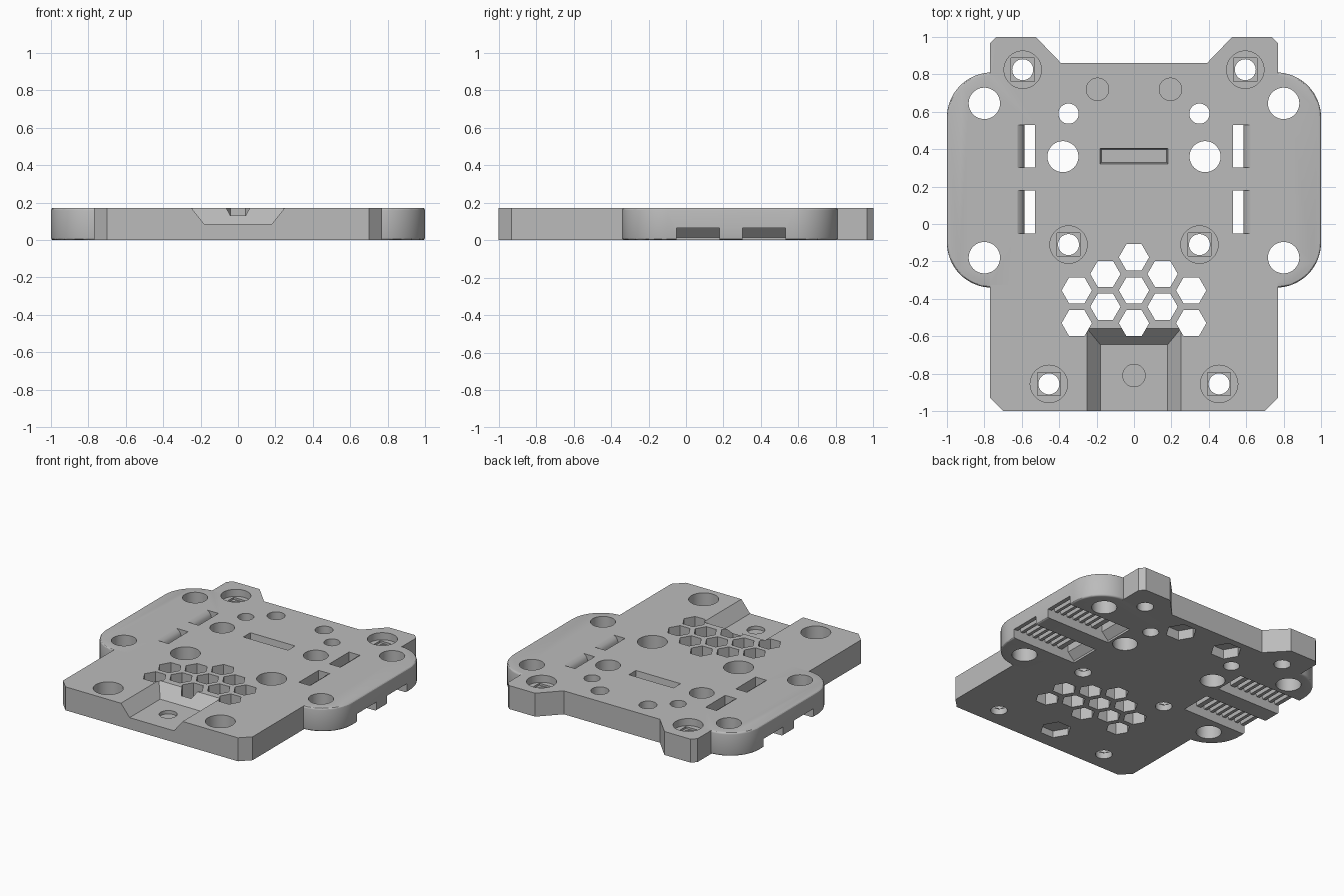
import bpy, bmesh
from math import cos, sin, pi, radians

default = bpy.data.objects.get("Cube")
if default:
    bpy.data.objects.remove(default, do_unlink=True)

H = 0.172  # plate thickness


def loft(bm, lower, upper):
    """Closed solid between two matching 3D loops."""
    a = [bm.verts.new(p) for p in lower]
    b = [bm.verts.new(p) for p in upper]
    n = len(a)
    faces = [bm.faces.new(a[::-1]), bm.faces.new(b)]
    for i in range(n):
        j = (i + 1) % n
        faces.append(bm.faces.new((a[i], a[j], b[j], b[i])))
    bmesh.ops.recalc_face_normals(bm, faces=faces)
    return faces


def prism(bm, pts, z0, z1):
    return loft(bm, [(x, y, z0) for x, y in pts], [(x, y, z1) for x, y in pts])


def ring(x, y, r, n=48):
    return [(x + r * cos(2 * pi * i / n), y + r * sin(2 * pi * i / n)) for i in range(n)]


def rect(x0, x1, y0, y1):
    return [(x0, y0), (x1, y0), (x1, y1), (x0, y1)]


def make(name, bm):
    mesh = bpy.data.meshes.new(name)
    bm.to_mesh(mesh)
    bm.free()
    ob = bpy.data.objects.new(name, mesh)
    bpy.context.collection.objects.link(ob)
    return ob


def combine(target, tool, operation):
    tool.hide_render = True
    mod = target.modifiers.new(operation.title(), 'BOOLEAN')
    mod.operation = operation
    mod.solver = 'EXACT'
    mod.use_self = True
    mod.object = tool
    bpy.context.view_layer.objects.active = target
    bpy.ops.object.modifier_apply(modifier=mod.name)
    bpy.data.objects.remove(tool, do_unlink=True)


# Main body with two rear ears and clipped corners
half = [(0.70, -1), (0.77, -0.93), (0.77, 0.965), (0.737, 1), (0.525, 1), (0.39, 0.86)]
bm = bmesh.new()
prism(bm, half + [(-x, y) for x, y in reversed(half)], 0, H)
plate = make("mounting_plate", bm)

# Rounded side wings with softened rims
R, Y0, Y1 = 0.24, -0.34, 0.81
corners = [(1 - R, Y1 - R), (R - 1, Y1 - R), (R - 1, Y0 + R), (1 - R, Y0 + R)]
outline = []
for k, (cx, cy) in enumerate(corners):
    for i in range(17):
        t = (k + i / 16) * pi / 2
        outline.append((cx + R * cos(t), cy + R * sin(t)))
bm = bmesh.new()
prism(bm, outline, 0, H)
rims = [e for e in bm.edges if abs(e.verts[0].co.z - e.verts[1].co.z) < 0.001]
bmesh.ops.bevel(bm, geom=rims, offset=0.013, segments=3, profile=0.5, affect='EDGES')
combine(plate, make("wings", bm), 'UNION')

cut = bmesh.new()

# Plain through holes
for x, y, r in [(0.80, 0.645, 0.084), (0.80, -0.18, 0.084),
                (0.38, 0.36, 0.083), (0.35, 0.59, 0.054)]:
    for s in (-1, 1):
        prism(cut, ring(s * x, y, r), -0.1, 0.3)

# Counterbored screw holes with a square step under the bore
for x, y, floor in [(0.595, 0.825, 0.12), (0.35, -0.11, 0.06), (0.455, -0.855, 0.06)]:
    for s in (-1, 1):
        prism(cut, ring(s * x, y, 0.1), floor, 0.3)
        prism(cut, rect(s * x - 0.062, s * x + 0.062, y - 0.062, y + 0.062), floor - 0.015, floor + 0.02)
        prism(cut, ring(s * x, y, 0.056), -0.1, floor + 0.01)

# Blind screw holes over hexagonal nut pockets
for x, y, web in [(-0.195, 0.72, 0.07), (0.195, 0.72, 0.07), (0, -0.81, 0.05)]:
    prism(cut, ring(x, y, 0.06), web + 0.01, 0.3)
    prism(cut, ring(x, y, 0.105, 6), -0.1, web)

# Honeycomb vents
for col, ys in enumerate([(-0.178, -0.355, -0.53), (-0.267, -0.442), (-0.355, -0.53)]):
    for y in ys:
        for s in ((-1, 1) if col else (1,)):
            prism(cut, ring(s * col * 0.153, y, 0.081, 6), -0.1, 0.3)

# Front recess with sloping sides and back
recess = [[(x, y, z) for x, y in rect(-w, w, -1.1, back)]
          for z, w, back in [(0.085, 0.18, -0.645), (0.259, 0.32, -0.475)]]
loft(cut, *recess)

# Shallow centre slot
slot = [[(x, y, z) for x, y in rect(-0.183 + d, 0.183 - d, 0.32 + d, 0.405 - d)]
        for z, d in [(0.11, 0.008), (0.19, 0)]]
loft(cut, *slot)

# Toothed belt channels open below, turning up through slots with a rounded lip
profile = [(1.1, -0.1), (1.1, 0.065)]
for i in range(7):
    x = 0.97 - i * 0.053
    profile += [(x, 0.065), (x - 0.005, 0.09), (x - 0.025, 0.09), (x - 0.03, 0.065)]
profile += [(0.585, 0.065), (0.585, 0.11), (0.59, 0.14), (0.602, 0.16), (0.622, H), (0.622, 0.2),
            (0.53, 0.2), (0.53, 0.065), (0.48, 0.015), (0.48, -0.1)]
for s in (-1, 1):
    for y0, y1 in [(-0.05, 0.178), (0.302, 0.53)]:
        loft(cut, [(s * x, y0, z) for x, z in profile], [(s * x, y1, z) for x, z in profile])

combine(plate, make("cutters", cut), 'DIFFERENCE')

# Grey plastic
grey = bpy.data.materials.new("grey_plastic")
grey.use_nodes = True
colour = (0.5, 0.5, 0.5, 1)
grey.diffuse_color = colour
grey.node_tree.nodes["Principled BSDF"].inputs["Base Color"].default_value = colour
plate.data.materials.clear()
plate.data.materials.append(grey)
for p in plate.data.polygons:
    p.material_index = 0

bpy.ops.object.select_all(action='DESELECT')
plate.select_set(True)
bpy.context.view_layer.objects.active = plate
bpy.ops.object.shade_smooth_by_angle(angle=radians(30))
